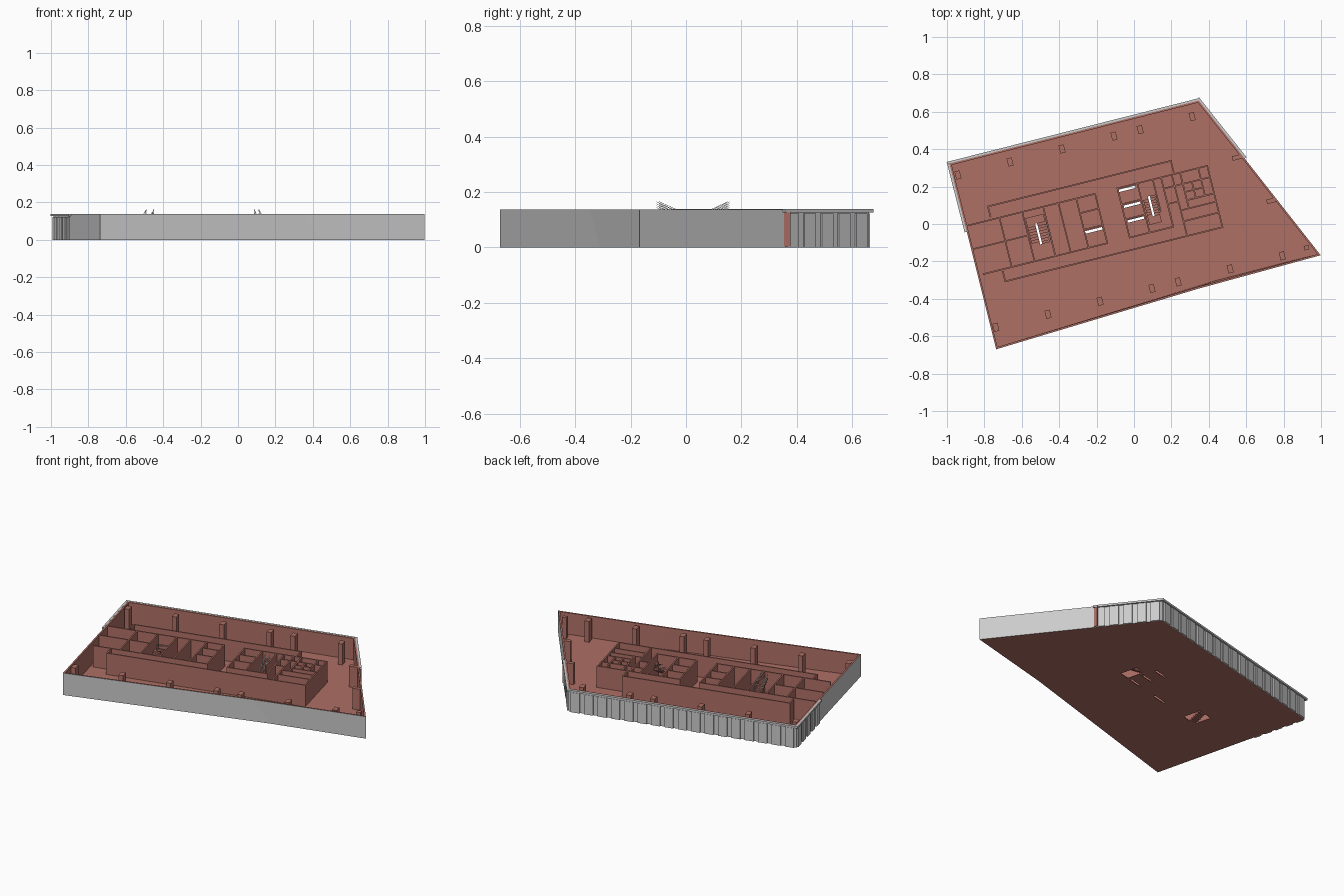
import bpy, bmesh, math
from mathutils import Matrix, Vector

if "Cube" in bpy.data.objects:
    bpy.data.objects.remove(bpy.data.objects["Cube"])

H, T = 0.137, 0.008
ANG = math.radians(14)
U = Vector((math.cos(ANG), math.sin(ANG)))
V = Vector((-U.y, U.x))

red = bpy.data.materials.new("interior_red")
red.diffuse_color = (0.42, 0.16, 0.13, 1)
red.use_nodes = True
red.node_tree.nodes["Principled BSDF"].inputs["Base Color"].default_value = red.diffuse_color
grey = bpy.data.materials.new("facade_grey")
grey.diffuse_color = (0.6, 0.6, 0.6, 1)
grey.use_nodes = True
grey.node_tree.nodes["Principled BSDF"].inputs["Base Color"].default_value = grey.diffuse_color


def uv(u, v):
    return U * u + V * v


def slab(bm, p, q, t, z0, z1, lift=0.0):
    """Box along p-q, t wide; lift raises the far end to make it slope."""
    p, q = Vector(p), Vector(q)
    n = (q - p).normalized()
    n = Vector((-n.y, n.x)) * t / 2
    lo = [(p - n, 0), (q - n, lift), (q + n, lift), (p + n, 0)]
    a = [bm.verts.new((c.x, c.y, z0 + d)) for c, d in lo]
    b = [bm.verts.new((c.x, c.y, z1 + d)) for c, d in lo]
    bm.faces.new(a[::-1])
    bm.faces.new(b)
    for i in range(4):
        j = (i + 1) % 4
        bm.faces.new((a[i], a[j], b[j], b[i]))


def rect(bm, u0, u1, v0, v1, z0, z1, lift=0.0):
    """Box in the tilted grid, running along v."""
    um = (u0 + u1) / 2
    slab(bm, uv(um, v0), uv(um, v1), u1 - u0, z0, z1, lift)


def finish(bm, name, *mats):
    bmesh.ops.recalc_face_normals(bm, faces=bm.faces)
    me = bpy.data.meshes.new(name)
    bm.to_mesh(me)
    bm.free()
    ob = bpy.data.objects.new(name, me)
    bpy.context.collection.objects.link(ob)
    for m in mats:
        me.materials.append(m)
    return ob


# Outline, anticlockwise; the bend in the front facade leans between bottom and top
F, D, C, B, A, G = [Vector(p) for p in ((-0.737, -0.67), (0.998, -0.167), (0.592, 0.35),
                                        (0.346, 0.660), (-0.987, 0.323), (-0.897, -0.03))]
top = [F, Vector((0.34, -0.347)), D, C, B, A, G]
bot = [F, Vector((0.44, -0.312)), D, C, B, A, G]


def inset(ring, d):
    out = []
    for i, p in enumerate(ring):
        a = (p - ring[i - 1]).normalized()
        b = (ring[(i + 1) % len(ring)] - p).normalized()
        na, nb = Vector((-a.y, a.x)), Vector((-b.y, b.x))
        out.append(p + (na + nb) * d / (1 + na.dot(nb)))
    return out


# Outer facade: grey outside, red inside
bm = bmesh.new()
rings = [[bm.verts.new((p.x, p.y, z)) for p in r] for r, z in
         ((bot, 0), (top, H), (inset(top, 0.01), H), (inset(bot, 0.01), 0))]
for k in range(4):
    for i in range(7):
        j = (i + 1) % 7
        r, s = rings[k], rings[(k + 1) % 4]
        f = bm.faces.new((r[i], r[j], s[j], s[i]))
        f.material_index = 0 if k == 0 else 1
finish(bm, "facade_wall", grey, red)

# Floor plate with stair wells and lift slots cut through
bm = bmesh.new()
lo = [bm.verts.new((p.x, p.y, 0)) for p in inset(bot, 0.002)]
f = bm.faces.new(lo)
ext = bmesh.ops.extrude_face_region(bm, geom=[f])
bmesh.ops.translate(bm, vec=(0, 0, 0.004),
                    verts=[v for v in ext["geom"] if isinstance(v, bmesh.types.BMVert)])
floor = finish(bm, "floor", red)
bm = bmesh.new()
for r in ((-0.557, -0.456, 0.015, 0.13), (0.08, 0.148, 0.015, 0.125),
          (-0.263, -0.17, 0.012, 0.026), (-0.035, 0.055, 0.185, 0.198),
          (-0.03, 0.06, 0.096, 0.109), (-0.03, 0.06, 0.014, 0.027)):
    rect(bm, *r, -0.05, 0.05)
cutter = finish(bm, "floor_cutter")
cutter.hide_render = True
cutter.hide_viewport = False
cutter.display_type = 'WIRE'
mod = floor.modifiers.new("openings", 'BOOLEAN')
mod.object = cutter
mod.operation = 'DIFFERENCE'
mod.solver = 'EXACT'

# Core partitions: walls along u (v, from, to) and walls along v (u, from, to)
along_u = [(0.28, -0.735, 0.275), (-0.131, -0.742, 0.455), (0.207, -0.876, -0.163),
           (0.207, -0.04, 0.455), (-0.065, -0.845, -0.163), (-0.065, -0.04, 0.2),
           (0.078, -0.872, -0.564), (0.126, -0.267, -0.163), (0.035, -0.267, -0.163),
           (0.118, -0.04, 0.065), (0.035, -0.04, 0.065), (0.145, 0.2, 0.26),
           (0.06, 0.2, 0.26), (0.01, 0.26, 0.455), (-0.05, 0.26, 0.455),
           (0.055, 0.305, 0.455), (0.1, 0.305, 0.405), (0.145, 0.26, 0.455)]
along_v = [(-0.735, 0.22, 0.28), (0.273, 0.207, 0.28), (-0.742, -0.131, -0.074),
           (-0.69, -0.065, 0.207), (-0.564, -0.065, 0.207), (-0.449, -0.065, 0.207),
           (-0.365, -0.065, 0.207), (-0.267, -0.065, 0.207), (-0.163, -0.065, 0.207),
           (-0.04, -0.065, 0.207), (0.07, -0.065, 0.207), (0.155, 0.03, 0.207),
           (0.2, -0.065, 0.207), (0.26, -0.131, 0.207), (0.455, -0.131, 0.207),
           (0.305, 0.01, 0.207), (0.355, 0.055, 0.145), (0.405, 0.055, 0.207)]
bm = bmesh.new()
for v, a, b in along_u:
    slab(bm, uv(a - T / 2, v), uv(b + T / 2, v), T, 0.003, H)
for u, a, b in along_v:
    slab(bm, uv(u, a), uv(u, b), T, 0.003, H - 0.0005)
finish(bm, "core_walls", red)

# Structural columns
bm = bmesh.new()
us = (-0.85, -0.563, -0.276, 0.01, 0.154, 0.441)
for u, v in [(u, 0.482) for u in us] + [(u, -0.357) for u in us + (0.728,)]:
    rect(bm, u - 0.014, u + 0.014, v - 0.022, v + 0.022, 0.003, H - 0.003)
slab(bm, (0.525, 0.35), (0.59, 0.365), 0.024, 0.003, H - 0.003)
slab(bm, (0.71, 0.118), (0.755, 0.13), 0.024, 0.003, H - 0.003)
slab(bm, (0.91, -0.13), (0.935, -0.123), 0.024, 0.003, H - 0.003)
finish(bm, "columns", red)


# Two-flight stairs with thin sloping handrails
def stair(name, u, half, v0, v1):
    bm = bmesh.new()
    n = 8
    gap, w, h = 0.006, half, 0.068 / n
    step = (v1 - v0) / n
    for i in range(n):
        a, b = v0 + i * step, v0 + (i + 1) * step
        rect(bm, u - w, u - gap, min(a, b), max(a, b), i * h, (i + 1.3) * h)
        a, b = v1 - i * step, v1 - (i + 1) * step
        rect(bm, u + gap, u + w, min(a, b), max(a, b), 0.066 + i * h, 0.066 + (i + 1.3) * h)
    d = math.copysign(0.04, step)
    rect(bm, u - w, u + w, min(v1, v1 + d), max(v1, v1 + d), 0.062, 0.068)
    finish(bm, name, red)
    bm = bmesh.new()
    for x in (u + gap, u + w - 0.002):
        for k in range(4):
            z = 0.093 + k * 0.007
            slab(bm, uv(x, v1), uv(x, v0), 0.0015, z, z + 0.0015, 0.05)
    finish(bm, name + "_handrails")


stair("west_stair", -0.507, 0.05, 0.015, 0.13)
stair("east_stair", 0.113, 0.034, 0.125, 0.015)

# Facade panels under a projecting cap
panels, cap = bmesh.new(), bmesh.new()
for p, q, n in ((C, B, 5), (B, A, 17), (A, G, 5)):
    d = (q - p).normalized()
    out = Vector((d.y, -d.x))
    slab(cap, p + out * 0.006, q + d * 0.012 + out * 0.006, 0.012, 0.126, H + 0.001)
    pitch = (q - p).length / n
    for i in range(n):
        a = p + d * pitch * (i + 0.18) + out * 0.004
        slab(panels, a, a + d * pitch * 0.66, 0.008, 0, 0.123)
finish(panels, "facade_panels")
finish(cap, "facade_cap")
